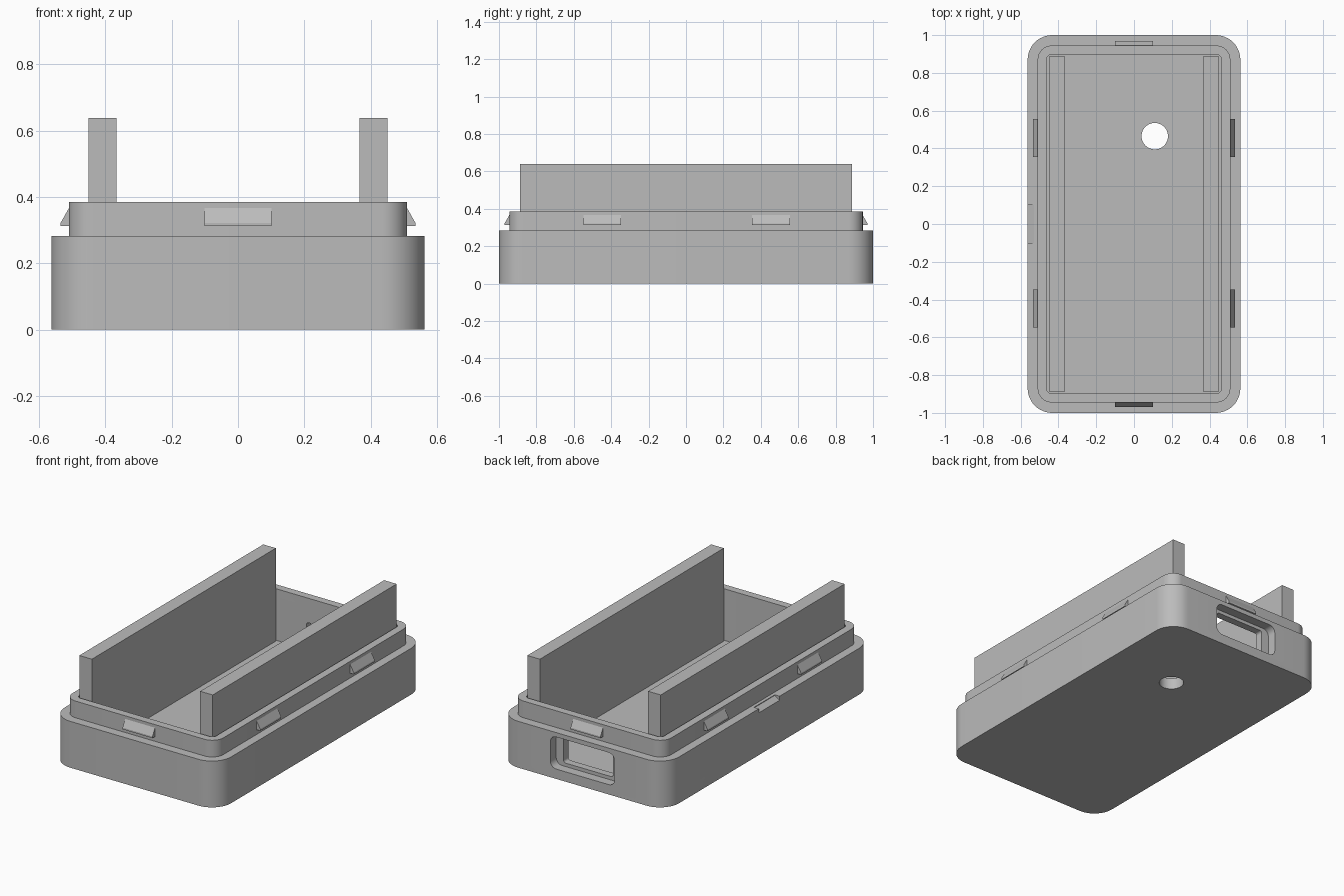
import bpy, bmesh, math
from mathutils import Matrix

cube = bpy.data.objects.get("Cube")
if cube:
    bpy.data.objects.remove(cube, do_unlink=True)

grey = bpy.data.materials.new("plain grey")
grey.use_nodes = True
COLOR = (0.5, 0.5, 0.5, 1)
grey.diffuse_color = COLOR
grey.node_tree.nodes["Principled BSDF"].inputs["Base Color"].default_value = COLOR

FLOOR, RIM, TOP = 0.07, 0.283, 0.385
LIP_X, LIP_Y = 0.51, 0.945
PORT_Z = 0.158


def finish(name, bm, matrix=Matrix()):
    bmesh.ops.transform(bm, matrix=matrix, verts=bm.verts)
    bmesh.ops.recalc_face_normals(bm, faces=bm.faces)
    mesh = bpy.data.meshes.new(name)
    bm.to_mesh(mesh)
    bm.free()
    mesh.materials.append(grey)
    obj = bpy.data.objects.new(name, mesh)
    bpy.context.collection.objects.link(obj)
    return obj


def outline(hx, hy, r, steps=12):
    """Rounded rectangle, counter-clockwise."""
    points = []
    for k, (sx, sy) in enumerate([(1, 1), (-1, 1), (-1, -1), (1, -1)]):
        for i in range(steps + 1):
            a = math.pi / 2 * (k + i / steps)
            points.append((sx * (hx - r) + r * math.cos(a), sy * (hy - r) + r * math.sin(a)))
    return points


def loft(name, rings, matrix=Matrix()):
    """Join rounded rectangles (half x, half y, radius, z) and cap both ends."""
    bm = bmesh.new()
    loops = [[bm.verts.new((x, y, z)) for x, y in outline(hx, hy, r)] for hx, hy, r, z in rings]
    for low, high in zip(loops, loops[1:]):
        for i in range(len(low)):
            j = (i + 1) % len(low)
            bm.faces.new((low[i], low[j], high[j], high[i]))
    bm.faces.new(loops[0][::-1])
    bm.faces.new(loops[-1])
    return finish(name, bm, matrix)


def extrude(name, profile, half, matrix=Matrix()):
    """Extrude an x-z profile along y, from -half to half."""
    bm = bmesh.new()
    face = bm.faces.new([bm.verts.new((x, -half, z)) for x, z in profile])
    new = bmesh.ops.extrude_face_region(bm, geom=[face])["geom"]
    bmesh.ops.translate(bm, vec=(0, 2 * half, 0),
                        verts=[v for v in new if isinstance(v, bmesh.types.BMVert)])
    return finish(name, bm, matrix)


def select_only(obj):
    bpy.ops.object.select_all(action="DESELECT")
    obj.select_set(True)
    bpy.context.view_layer.objects.active = obj


def cut(target, cutter):
    cutter.hide_render = True
    mod = target.modifiers.new("cut", "BOOLEAN")
    mod.operation, mod.solver, mod.object = "DIFFERENCE", "EXACT", cutter
    select_only(target)
    bpy.ops.object.modifier_apply(modifier=mod.name)
    bpy.data.objects.remove(cutter, do_unlink=True)


# Open tray: outer wall, stepped lip, then down into the cavity
tray = loft("tray", [
    (0.563, 1.0, 0.13, 0), (0.563, 1.0, 0.13, RIM),
    (LIP_X, LIP_Y, 0.075, RIM), (LIP_X, LIP_Y, 0.075, TOP),
    (0.463, 0.898, 0.028, TOP), (0.463, 0.898, 0.028, FLOOR)])

# Stepped port opening through the back wall
to_back = Matrix.Translation((0, 0, PORT_Z)) @ Matrix.Rotation(-math.pi / 2, 4, "X")
cut(tray, loft("port_recess_cutter", [(0.217, 0.098, 0.04, 0.943), (0.217, 0.098, 0.04, 1.1)], to_back))
cut(tray, loft("port_opening_cutter", [(0.167, 0.077, 0.015, 0.85), (0.167, 0.077, 0.015, 1.1)], to_back))

# Round hole in the floor
bm = bmesh.new()
bmesh.ops.create_cone(bm, cap_ends=True, segments=48, radius1=0.07, radius2=0.07, depth=0.3)
cut(tray, finish("floor_hole_cutter", bm, Matrix.Translation((0.11, 0.465, 0.05))))

# Sloped pry notch in the rim of the right side
cut(tray, extrude("pry_notch_cutter", [(-0.53, 0.3), (-0.53, 0.279), (-0.6, 0.235), (-0.6, 0.3)], 0.1))

select_only(tray)
bpy.ops.object.shade_smooth_by_angle(angle=math.radians(30))

# Upright rails standing on the tray floor
for side, s in (("left", 1), ("right", -1)):
    extrude(side + "_rail", [(s * 0.366, FLOOR - 0.01), (s * 0.451, FLOOR - 0.01),
                             (s * 0.451, 0.638), (s * 0.366, 0.638)], 0.888)

# Wedge-shaped snap clips around the lip
CLIP = [(-0.01, 0.312), (0.025, 0.312), (0.025, 0.322), (0, 0.366), (-0.01, 0.366)]
clips = [("front_clip", 0, -LIP_Y, -90), ("back_clip", 0, LIP_Y, 90)]
for y, end in ((-0.448, "front"), (0.455, "back")):
    clips += [("left_" + end + "_clip", LIP_X, y, 0), ("right_" + end + "_clip", -LIP_X, y, 180)]
for name, x, y, turn in clips:
    extrude(name, CLIP, 0.101,
            Matrix.Translation((x, y, 0)) @ Matrix.Rotation(math.radians(turn), 4, "Z"))
